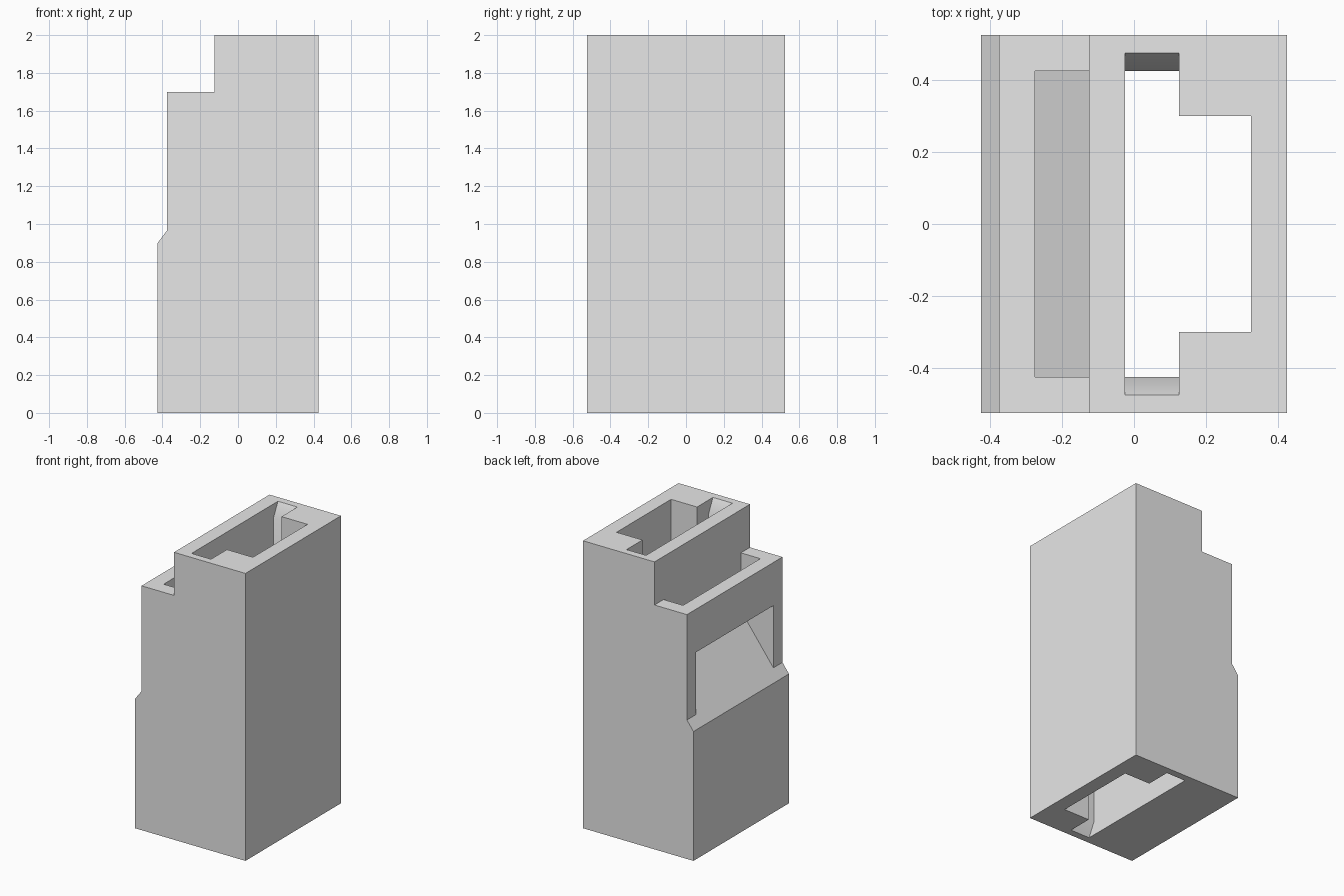
import bpy, bmesh, math
from mathutils import Vector

cube = bpy.data.objects.get("Cube")
if cube:
    bpy.data.objects.remove(cube, do_unlink=True)

grey = bpy.data.materials.new("plain grey")
grey.use_nodes = True
grey.diffuse_color = (0.8, 0.8, 0.8, 1)
grey.node_tree.nodes["Principled BSDF"].inputs["Base Color"].default_value = (0.8, 0.8, 0.8, 1)


def prism(name, points, sweep):
    """Flat outline swept along a vector into a closed solid."""
    bm = bmesh.new()
    face = bm.faces.new([bm.verts.new(p) for p in points])
    moved = bmesh.ops.extrude_face_region(bm, geom=[face])["geom"]
    bmesh.ops.translate(bm, vec=Vector(sweep),
                        verts=[v for v in moved if isinstance(v, bmesh.types.BMVert)])
    bmesh.ops.recalc_face_normals(bm, faces=bm.faces)
    mesh = bpy.data.meshes.new(name)
    bm.to_mesh(mesh)
    bm.free()
    mesh.materials.append(grey)
    obj = bpy.data.objects.new(name, mesh)
    bpy.context.collection.objects.link(obj)
    return obj


def along_y(name, outline, half):
    return prism(name, [(x, -half, z) for x, z in outline], (0, 2 * half, 0))


# Stepped outer body
body = along_y("housing_body", [
    (-0.425, 0), (0.425, 0), (0.425, 2), (-0.125, 2), (-0.125, 1.7),
    (-0.375, 1.7), (-0.375, 0.967), (-0.425, 0.9)], 0.525)

# Side window joined to the shelf opening by a sloping chute
chute = along_y("chute_cutter", [
    (-0.375, 0.967), (-0.125, 1.3), (-0.125, 1.8), (-0.275, 1.8),
    (-0.275, 1.4), (-0.5, 1.4), (-0.5, 0.967)], 0.425)

# Vertical slot whose ends flare at the top and bottom
flare = [(0.525, -0.1), (0.425, 0.1), (0.425, 1.9), (0.525, 2.1)]
outline = flare + [(-y, z) for y, z in reversed(flare)]
slot = prism("slot_cutter", [(-0.025, y, z) for y, z in outline], (0.15, 0, 0))

# Wider shaft beside the slot
shaft = along_y("shaft_cutter", [(0.05, -0.1), (0.325, -0.1), (0.325, 2.1), (0.05, 2.1)], 0.3)

for cutter in (chute, slot, shaft):
    cut = body.modifiers.new(cutter.name, "BOOLEAN")
    cut.operation = "DIFFERENCE"
    cut.solver = "EXACT"
    cut.object = cutter
    cutter.hide_render = True

# Apply the cuts, then remove the helpers
bpy.ops.object.select_all(action="DESELECT")
bpy.context.view_layer.objects.active = body
body.select_set(True)
for name in [m.name for m in body.modifiers]:
    bpy.ops.object.modifier_apply(modifier=name)
for cutter in (chute, slot, shaft):
    bpy.data.objects.remove(cutter, do_unlink=True)
bpy.ops.object.shade_smooth_by_angle(angle=math.radians(30))
